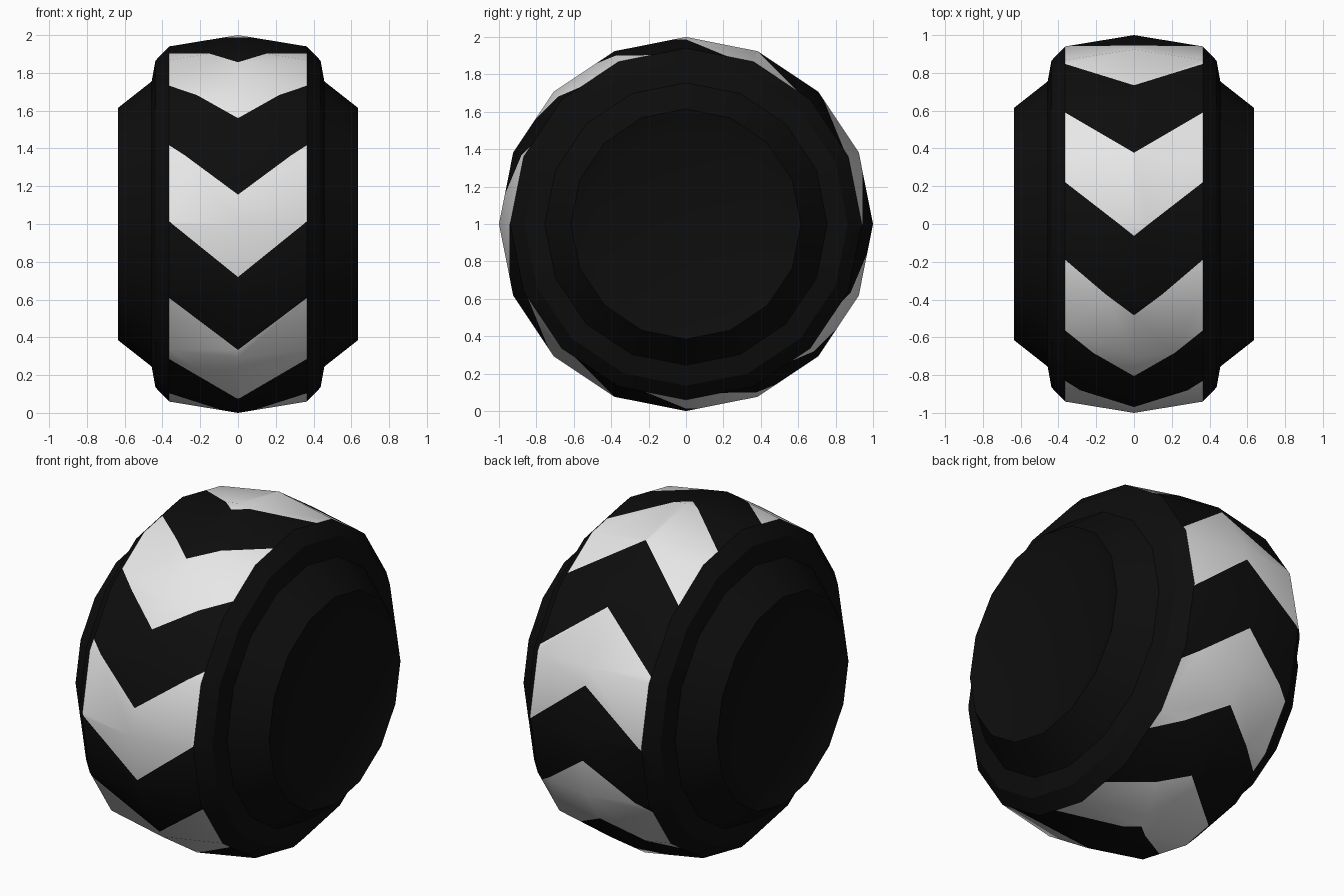
import bpy, bmesh, math
from mathutils import Vector

if "Cube" in bpy.data.objects:
    bpy.data.objects.remove(bpy.data.objects["Cube"])

SIDES, CHEVRONS = 16, 7
PERIOD = math.tau / CHEVRONS
TIP = math.radians(35)          # lower tip of one chevron on the centre line
SWEEP = math.radians(17.3)      # how far the chevron arms rise towards the edge
TREAD_X = 0.365


def material(name, value):
    m = bpy.data.materials.new(name)
    m.diffuse_color = (value, value, value, 1)
    m.use_nodes = True
    m.node_tree.nodes["Principled BSDF"].inputs["Base Color"].default_value = m.diffuse_color
    return m


def point(x, r, a):
    return Vector((x, -r * math.cos(a), 1 + r * math.sin(a)))


def angle(p):
    return math.atan2(p.z - 1, -p.y)


def wrap(a):
    return (a + math.pi) % math.tau - math.pi


# wheel body: half profile (x, radius), mirrored across the centre line
half = [(0, 1.0), (TREAD_X, 0.94), (0.437, 0.865), (0.457, 0.755),
        (0.635, 0.615), (0.59, 0.50)]
profile = [(-x, r) for x, r in reversed(half[1:])] + half
bm = bmesh.new()
rings = [[bm.verts.new(point(x, r, math.tau * i / SIDES)) for i in range(SIDES)]
         for x, r in profile]
for a, b in zip(rings, rings[1:]):
    for i in range(SIDES):
        j = (i + 1) % SIDES
        bm.faces.new((a[i], a[j], b[j], b[i]))
bm.faces.new(rings[0])
bm.faces.new(rings[-1])
bmesh.ops.recalc_face_normals(bm, faces=bm.faces)


def on_tread(f):
    return all(abs(v.co.x) < TREAD_X + 0.001 for v in f.verts)


# cut the chevron edges into both halves of the tread
for k in range(2 * CHEVRONS):
    start = TIP + k * PERIOD / 2
    mid = start + SWEEP / 2
    for side in (-1, 1):
        tip, edge = point(0, 1, start), point(side * TREAD_X, 0.94, start + SWEEP)
        normal = (edge - tip).cross(point(0, 1, mid) - Vector((0, 0, 1))).normalized()
        faces = [f for f in bm.faces if on_tread(f)
                 and f.calc_center_median().x * side > 0
                 and abs(wrap(angle(f.calc_center_median()) - mid)) < math.radians(45)]
        geom = set(faces)
        for f in faces:
            geom.update(f.edges)
            geom.update(f.verts)
        bmesh.ops.bisect_plane(bm, geom=list(geom), dist=1e-5, plane_co=tip, plane_no=normal)

# paint every other chevron band white
for f in bm.faces:
    f.smooth = True
    if on_tread(f):
        c = f.calc_center_median()
        lag = angle(c) - SWEEP * abs(c.x) / TREAD_X - TIP
        f.material_index = int(lag % PERIOD < PERIOD / 2)

mesh = bpy.data.meshes.new("wheel")
bm.to_mesh(mesh)
bm.free()
mesh.materials.append(material("black rubber", 0.004))
mesh.materials.append(material("white chevron", 0.8))
wheel = bpy.data.objects.new("wheel", mesh)
bpy.context.collection.objects.link(wheel)
bpy.context.view_layer.objects.active = wheel
wheel.select_set(True)
bpy.ops.object.shade_smooth_by_angle(angle=math.radians(32))
